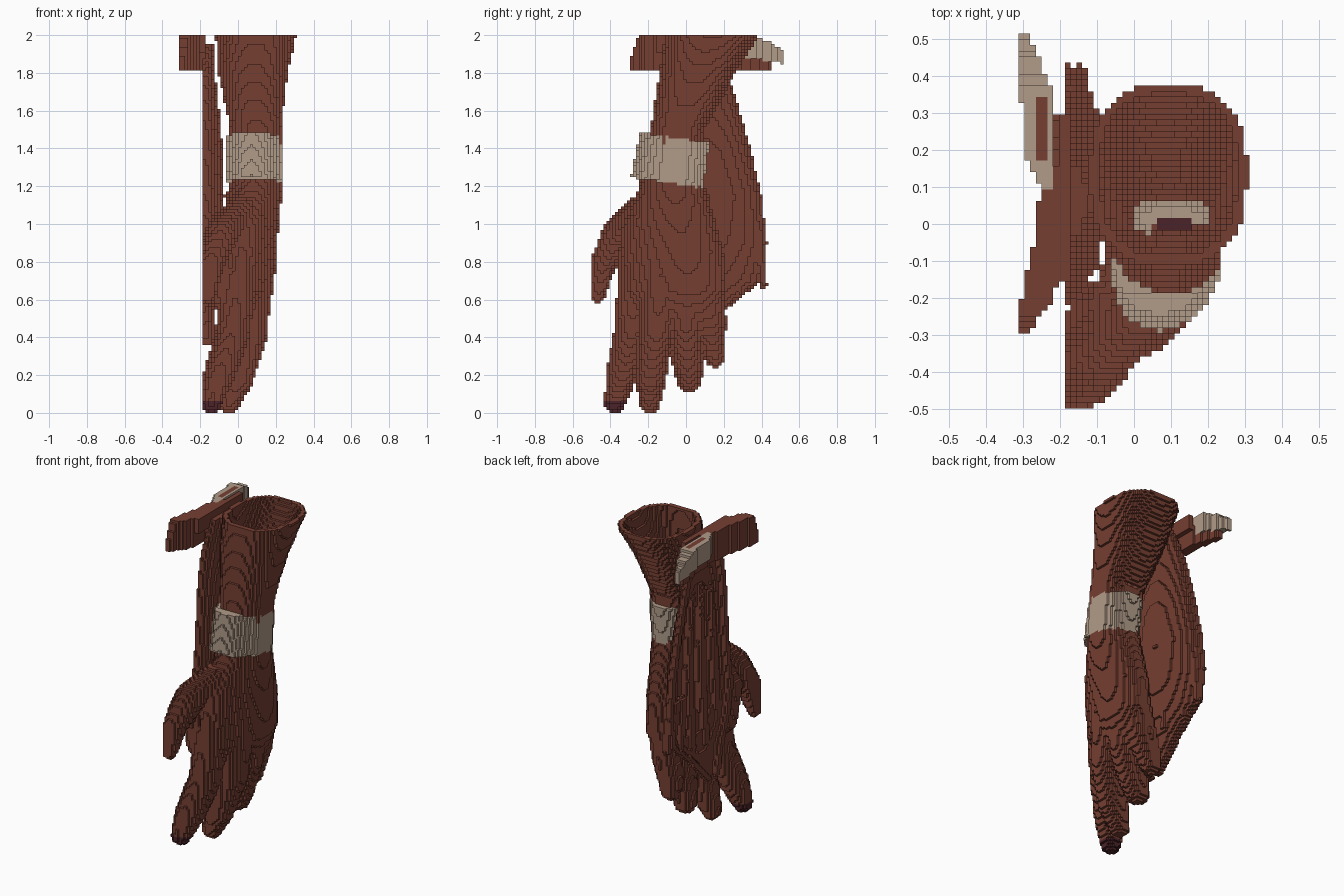
import bpy, bmesh, math
from mathutils import Vector

if "Cube" in bpy.data.objects:
    bpy.data.objects.remove(bpy.data.objects["Cube"], do_unlink=True)

N = 64                      # cells per unit
BROWN, BEIGE, DARK = 0, 1, 2


def material(name, rgb):
    m = bpy.data.materials.new(name)
    m.diffuse_color = (*rgb, 1)
    m.use_nodes = True
    b = m.node_tree.nodes["Principled BSDF"]
    b.inputs["Base Color"].default_value = (*rgb, 1)
    b.inputs["Roughness"].default_value = 0.9
    return m


MATS = [material("red_brown", (0.18, 0.049, 0.032)),
        material("beige_cloth", (0.44, 0.33, 0.25)),
        material("dark_maroon", (0.07, 0.017, 0.022))]

cells = {}                  # (i, j, k) -> (part name, material)


def mid(i):
    return (i + 0.5) / N


def span(a, b):
    return range(math.floor(a * N), math.ceil(b * N) + 1)


def interp(rows, t):
    """Linear interpolation of rows whose first entry is the position."""
    for a, b in zip(rows, rows[1:]):
        if a[0] <= t <= b[0]:
            f = (t - a[0]) / (b[0] - a[0])
            return [p + (q - p) * f for p, q in zip(a[1:], b[1:])]
    return None


def loft(rows, turn=0, tilt=0, xmin=-9, power=2):
    """Cells in stacked ovals: rows of z, centre x, centre y, radius x, radius y."""
    c, s = math.cos(turn), math.sin(turn)
    out = set()
    for k in span(rows[0][0] - 0.05, rows[-1][0] + 0.05):
        for j in span(-0.55, 0.55):
            sec = interp(rows, mid(k) + tilt * (mid(j) + 0.08))
            if not sec:
                continue
            cx, cy, rx, ry = sec
            for i in span(cx - max(rx, ry), cx + max(rx, ry)):
                if mid(i) < xmin or k > 127 or k < 0:
                    continue
                dx, dy = mid(i) - cx, mid(j) - cy
                u, v = dx * c - dy * s, dx * s + dy * c
                if abs(u / rx) ** power + abs(v / ry) ** power <= 1:
                    out.add((i, j, k))
    return out


def limb(points):
    """Cells in a rounded tube: points of x, y, z, radius."""
    out = set()
    for a, b in zip(points, points[1:]):
        for n in range(25):
            x, y, z, r = [p + (q - p) * n / 24 for p, q in zip(a, b)]
            for i in span(x - r, x + r):
                for j in span(y - r, y + r):
                    for k in span(z - r, z + r):
                        if k >= 0 and mid(i) > -0.185 and \
                           (mid(i) - x) ** 2 + (mid(j) - y) ** 2 + (mid(k) - z) ** 2 <= r * r:
                            out.add((i, j, k))
    return out


def ribbon(rows):
    """Cells in an upright strip: rows of y, centre x, half thickness, bottom, top."""
    out = set()
    for j in span(rows[0][0], rows[-1][0]):
        sec = interp(rows, mid(j))
        if sec:
            x, h, lo, hi = sec
            out |= {(i, j, k) for i in span(x - h, x + h) if abs(mid(i) - x) <= h
                    for k in span(lo, hi) if lo <= mid(k) <= hi}
    return out


def add(name, part, mat):
    for c in part:
        cells[c] = (name, mat)


# Cupped rear flap, hollow on its -x side, with folds and hanging points
flap = [(0.36, -0.17, -0.02, 0.04, 0.06), (0.55, -0.18, 0.05, 0.06, 0.17),
        (0.7, -0.18, 0.11, 0.08, 0.29), (0.9, -0.18, 0.105, 0.10, 0.325),
        (1.15, -0.18, 0.11, 0.11, 0.29), (1.4, -0.18, 0.09, 0.10, 0.25),
        (1.6, -0.18, 0.07, 0.08, 0.215), (1.77, -0.17, 0.06, 0.05, 0.17),
        (1.96, -0.16, 0.06, 0.03, 0.09)]
inner = [(z, x, y, rx - 0.028, ry - 0.035) for z, x, y, rx, ry in flap[:-1]]
add("rear_flap", loft(flap, xmin=-0.185) - loft(inner), BROWN)
for y in (-0.09, 0.04, 0.17):
    add("rear_flap", limb([(-0.13, 0.06 + (y - 0.06) * 0.7, 1.6, 0.02),
                           (-0.125, y, 1.05, 0.035), (-0.13, y - 0.03, 0.6, 0.03)]), BROWN)
for y, z in ((0.41, 0.68), (0.35, 0.77), (0.285, 0.63)):
    add("rear_flap", limb([(-0.15, y - 0.03, 0.95, 0.03), (-0.15, y, z, 0.02)]), BROWN)

# Palm and wrist
add("hand", loft([(0.4, 0.02, -0.07, 0.08, 0.22), (0.65, 0.05, -0.075, 0.13, 0.29),
                  (0.85, 0.06, -0.08, 0.135, 0.28), (1.0, 0.07, -0.09, 0.138, 0.25),
                  (1.2, 0.093, -0.075, 0.143, 0.175), (1.3, 0.1, -0.07, 0.13, 0.16)],
                 turn=0.2), BROWN)
add("hand", limb([(-0.06, -0.22, 1.0, 0.08), (-0.1, -0.27, 0.85, 0.09),
                  (-0.08, -0.26, 0.62, 0.08)]), BROWN)

# Thumb and four fingers
DIGITS = {
    "thumb": [(0.02, -0.24, 1.07, 0.085), (-0.09, -0.36, 0.945, 0.087),
              (-0.145, -0.437, 0.79, 0.07), (-0.16, -0.468, 0.62, 0.038)],
    "index_finger": [(0.0, -0.26, 0.72, 0.10), (-0.03, -0.29, 0.42, 0.09),
                     (-0.1, -0.342, 0.2, 0.083), (-0.14, -0.378, 0.055, 0.055)],
    "middle_finger": [(0.07, -0.13, 0.72, 0.11), (0.06, -0.16, 0.42, 0.097),
                      (0.0, -0.19, 0.18, 0.082), (-0.05, -0.19, 0.05, 0.055)],
    "ring_finger": [(0.08, 0.0, 0.72, 0.10), (0.06, 0.0, 0.45, 0.092),
                    (0.01, 0.01, 0.25, 0.08), (-0.01, 0.02, 0.175, 0.065)],
    "little_finger": [(0.08, 0.1, 0.72, 0.09), (0.05, 0.13, 0.5, 0.082),
                      (0.01, 0.14, 0.36, 0.07), (0.0, 0.155, 0.295, 0.055)],
}
for name, path in DIGITS.items():
    add(name, limb(path), BROWN)

# Dark index fingertip
for c, (name, mat) in cells.items():
    if name == "index_finger" and mid(c[2]) < 0.07:
        cells[c] = (name, DARK)

# Flared cuff
add("cuff", loft([(1.4, 0.1, -0.05, 0.14, 0.14), (1.5, 0.1, -0.045, 0.14, 0.14),
                  (1.6, 0.09, -0.01, 0.15, 0.165), (1.8, 0.08, 0.06, 0.185, 0.2),
                  (2.01, 0.095, 0.142, 0.215, 0.252)], power=2.5), BROWN)

# Tilted wristband
add("wristband", loft([(1.215, 0.09, -0.1, 0.145, 0.195),
                       (1.46, 0.09, -0.06, 0.145, 0.187)], turn=0.28, tilt=0.15), BEIGE)

# Brown padding inside the front of the band
for c, (name, mat) in cells.items():
    if name == "wristband" and 0.05 < mid(c[0]) < 0.2 and -0.08 < mid(c[1]) < 0:
        cells[c] = (name, BROWN)

# Funnel opening with a small dark floor
hole = loft([(1.33, 0.1, 0.015, 0.08, 0.03), (1.46, 0.1, 0.02, 0.105, 0.052),
             (1.6, 0.09, 0.01, 0.12, 0.115), (1.8, 0.08, 0.06, 0.155, 0.17),
             (2.01, 0.095, 0.142, 0.188, 0.225)], power=2.5)
floor = min(k for _, _, k in hole)
for i, j, k in hole:
    cells.pop((i, j, k), None)
    if k == floor and 0.07 < mid(i) < 0.155 and -0.012 < mid(j) < 0.017:
        cells[(i, j, k - 1)] = ("cuff", DARK)

# Side strap with a lip toward the flap, and its pale tail
add("side_strap", ribbon([(-0.295, -0.3, 0.016, 1.82, 1.88), (-0.25, -0.285, 0.03, 1.82, 2.0),
                          (-0.2, -0.26, 0.045, 1.82, 2.0),
                          (0.0, -0.225, 0.035, 1.82, 2.0), (0.13, -0.225, 0.03, 1.82, 2.0),
                          (0.3, -0.24, 0.03, 1.82, 1.94), (0.46, -0.285, 0.02, 1.82, 1.88)]), BROWN)
add("side_strap", ribbon([(-0.15, -0.19, 0.02, 1.9, 2.0), (0.3, -0.185, 0.02, 1.9, 2.0)]), BROWN)
add("strap_tail", ribbon([(0.1, -0.235, 0.02, 1.87, 2.0), (0.17, -0.255, 0.036, 1.87, 2.0),
                          (0.35, -0.262, 0.045, 1.88, 2.0), (0.43, -0.28, 0.03, 1.86, 1.97),
                          (0.52, -0.305, 0.014, 1.85, 1.92)]), BEIGE)
add("side_strap", ribbon([(0.17, -0.25, 0.015, 1.88, 2.0), (0.34, -0.25, 0.02, 1.88, 2.0)]), BROWN)

# Turn each part's exposed cell sides into a blocky mesh
SIDES = []
for axis in range(3):
    for sign in (0, 1):
        u, v = (axis + 1) % 3, (axis + 2) % 3
        quad = []
        for a, b in ((0, 0), (1, 0), (1, 1), (0, 1)):
            p = [0, 0, 0]
            p[axis], p[u], p[v] = sign, a, b
            quad.append(tuple(p))
        step = [0, 0, 0]
        step[axis] = 2 * sign - 1
        SIDES.append((step, quad if sign else quad[::-1]))

parts = {}
for c, (name, mat) in cells.items():
    parts.setdefault(name, []).append((c, mat))

for name, group in parts.items():
    bm = bmesh.new()
    verts = {}
    for c, mat in group:
        for step, quad in SIDES:
            if tuple(a + b for a, b in zip(c, step)) in cells:
                continue
            corner = []
            for q in quad:
                p = tuple(a + b for a, b in zip(c, q))
                if p not in verts:
                    verts[p] = bm.verts.new(Vector(p) / N)
                corner.append(verts[p])
            bm.faces.new(corner).material_index = mat
    mesh = bpy.data.meshes.new(name)
    bm.to_mesh(mesh)
    bm.free()
    for m in MATS:
        mesh.materials.append(m)
    bpy.context.collection.objects.link(bpy.data.objects.new(name, mesh))
